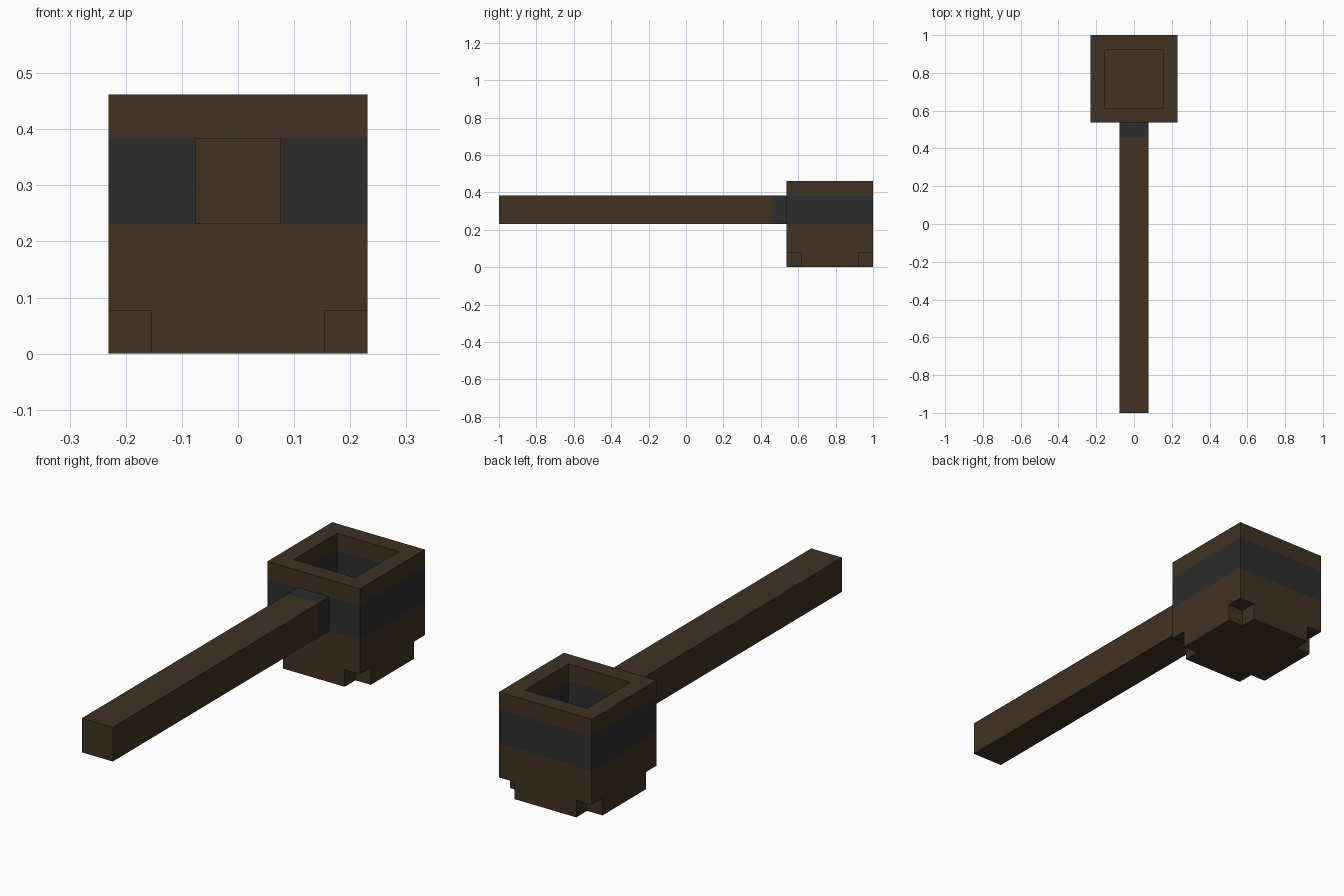
import bpy, bmesh

cube = bpy.data.objects.get("Cube")
if cube:
    bpy.data.objects.remove(cube, do_unlink=True)

U = 1 / 13  # size of one block


def make_material(name, rgb):
    mat = bpy.data.materials.new(name)
    mat.use_nodes = True
    colour = (*rgb, 1)
    mat.diffuse_color = colour
    mat.node_tree.nodes["Principled BSDF"].inputs["Base Color"].default_value = colour
    return mat


WOOD, IRON = 0, 1
materials = [make_material("dark wood", (0.052, 0.032, 0.016)),
             make_material("dark iron", (0.026, 0.026, 0.026))]


def build_blocks(name, cuts, is_solid, paint):
    """Skin the solid cells of an uneven grid; cuts are in block units per axis."""
    bm = bmesh.new()
    corners = {}
    sizes = [len(c) - 1 for c in cuts]

    def corner(index):
        if index not in corners:
            corners[index] = bm.verts.new([cuts[a][index[a]] * U for a in range(3)])
        return corners[index]

    def filled(cell):
        return all(0 <= cell[a] < sizes[a] for a in range(3)) and is_solid(*cell)

    cells = [(i, j, k) for i in range(sizes[0]) for j in range(sizes[1])
             for k in range(sizes[2]) if is_solid(i, j, k)]
    for cell in cells:
        for axis in range(3):
            for side in (0, 1):
                neighbour = list(cell)
                neighbour[axis] += 2 * side - 1
                if filled(neighbour):
                    continue
                b, c = (axis + 1) % 3, (axis + 2) % 3
                loop = []
                for db, dc in ((0, 0), (1, 0), (1, 1), (0, 1)):
                    index = list(cell)
                    index[axis] += side
                    index[b] += db
                    index[c] += dc
                    loop.append(corner(tuple(index)))
                face = bm.faces.new(loop if side else loop[::-1])
                face.material_index = paint(*cell)
    mesh = bpy.data.meshes.new(name)
    bm.to_mesh(mesh)
    bm.free()
    for mat in materials:
        mesh.materials.append(mat)
    obj = bpy.data.objects.new(name, mesh)
    bpy.context.collection.objects.link(obj)
    return obj


# Cup: hollow above the floor, with the four bottom corners missing
def cup_solid(i, j, k):
    if k == 0:
        return not (i in (0, 2) and j in (0, 2))
    return (i, j) != (1, 1)


build_blocks("cup", ([-3, -2, 2, 3], [7, 8, 12, 13], [0, 1, 3, 5, 6]),
             cup_solid, lambda i, j, k: IRON if k == 2 else WOOD)

# Handle: long wooden bar with an iron collar where it meets the cup
build_blocks("handle", ([-1, 1], [-13, 6, 7], [3, 5]),
             lambda i, j, k: True, lambda i, j, k: IRON if j == 1 else WOOD)
